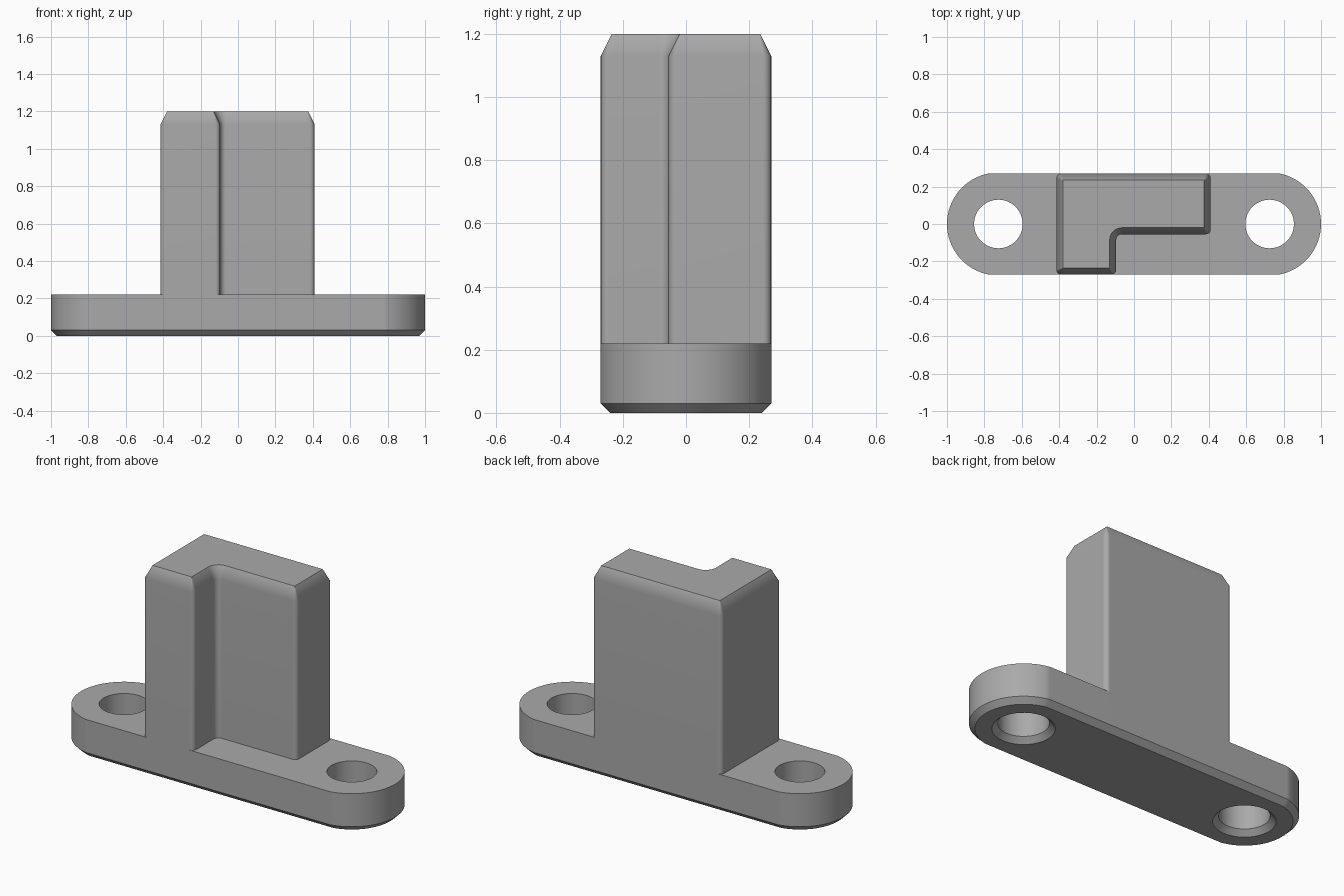
import bpy
import bmesh
from math import sin, cos, pi, acos, radians

cube = bpy.data.objects.get("Cube")
if cube:
    bpy.data.objects.remove(cube)

grey = bpy.data.materials.new("plain grey")
grey.use_nodes = True
colour = (0.40, 0.40, 0.40, 1)
grey.diffuse_color = colour
grey.node_tree.nodes["Principled BSDF"].inputs["Base Color"].default_value = colour


def arc(cx, cy, r, start, end, steps):
    """Points along an arc, angles in radians."""
    angles = [start + (end - start) * i / steps for i in range(steps + 1)]
    return [(cx + r * cos(a), cy + r * sin(a)) for a in angles]


def loft(name, sections):
    """Closed solid through (z, outline) sections, bottom to top."""
    bm = bmesh.new()
    rings = [[bm.verts.new((x, y, z)) for x, y in pts] for z, pts in sections]
    for low, high in zip(rings, rings[1:]):
        for i in range(len(low)):
            j = (i + 1) % len(low)
            bm.faces.new((low[i], low[j], high[j], high[i]))
    bm.faces.new(rings[0][::-1])
    bm.faces.new(rings[-1])
    bmesh.ops.remove_doubles(bm, verts=bm.verts[:], dist=0.0001)
    bmesh.ops.recalc_face_normals(bm, faces=bm.faces[:])
    mesh = bpy.data.meshes.new(name)
    bm.to_mesh(mesh)
    bm.free()
    mesh.materials.append(grey)
    obj = bpy.data.objects.new(name, mesh)
    bpy.context.collection.objects.link(obj)
    return obj


def combine(target, tool, operation):
    """Apply a boolean and remove the tool object."""
    bpy.context.view_layer.objects.active = target
    mod = target.modifiers.new(operation, 'BOOLEAN')
    mod.operation = operation
    mod.solver = 'EXACT'
    mod.object = tool
    bpy.ops.object.modifier_apply(modifier=mod.name)
    bpy.data.objects.remove(tool)


HALF_WIDTH, END_X, END_R, PLATE_TOP = 0.27, 0.725, 0.275, 0.22
CHAMFER = 0.03


def plate_outline(inset):
    # Straight sides meet end arcs that are slightly wider than the plate
    r = END_R - inset
    a = pi / 2 - acos((HALF_WIDTH - inset) / r)
    return arc(END_X, 0, r, -a, a, 32) + arc(-END_X, 0, r, pi - a, pi + a, 32)


def post_outline(inset):
    # L-shaped section: rounded convex corners and one fillet
    x0, x1, step_x = -0.415 + inset, 0.41 - inset, -0.095 - inset
    y0, y1, step_y = -HALF_WIDTH + inset, HALF_WIDTH - inset, -0.055 + inset
    r = max(0.025 - inset, 0.002)
    fillet = 0.03 + inset

    def corner(x, y, sx, sy, start):
        return arc(x - sx * r, y - sy * r, r, start, start + pi / 2, 5)

    return (corner(x0, y0, -1, -1, pi) + corner(step_x, y0, 1, -1, -pi / 2)
            + arc(step_x + fillet, step_y - fillet, fillet, pi, pi / 2, 8)
            + corner(x1, step_y, 1, -1, -pi / 2)
            + corner(x1, y1, 1, 1, 0) + corner(x0, y1, -1, 1, pi / 2))


# Base plate with a chamfered underside
body = loft("mounting_plate_with_post", [(0, plate_outline(CHAMFER)),
                                         (CHAMFER, plate_outline(0)),
                                         (PLATE_TOP, plate_outline(0))])

# Screw holes, flared at the underside
for side in (-1, 1):
    def ring(r):
        return arc(side * END_X, 0, r, 0, 2 * pi, 48)[:-1]
    hole = loft("hole_cutter", [(-0.01, ring(0.17)), (CHAMFER, ring(0.13)),
                                (PLATE_TOP + 0.1, ring(0.13))])
    combine(body, hole, 'DIFFERENCE')

# Upright L-shaped post with a tapered top edge
post = loft("post", [(PLATE_TOP, post_outline(0)), (1.13, post_outline(0)),
                     (1.2, post_outline(0.035))])
combine(body, post, 'UNION')

# Smooth rounded edges, crisp corners
body.select_set(True)
bpy.context.view_layer.objects.active = body
bpy.ops.object.shade_smooth_by_angle(angle=radians(30))
normals = body.modifiers.new("flat_face_normals", 'WEIGHTED_NORMAL')
normals.keep_sharp = True
